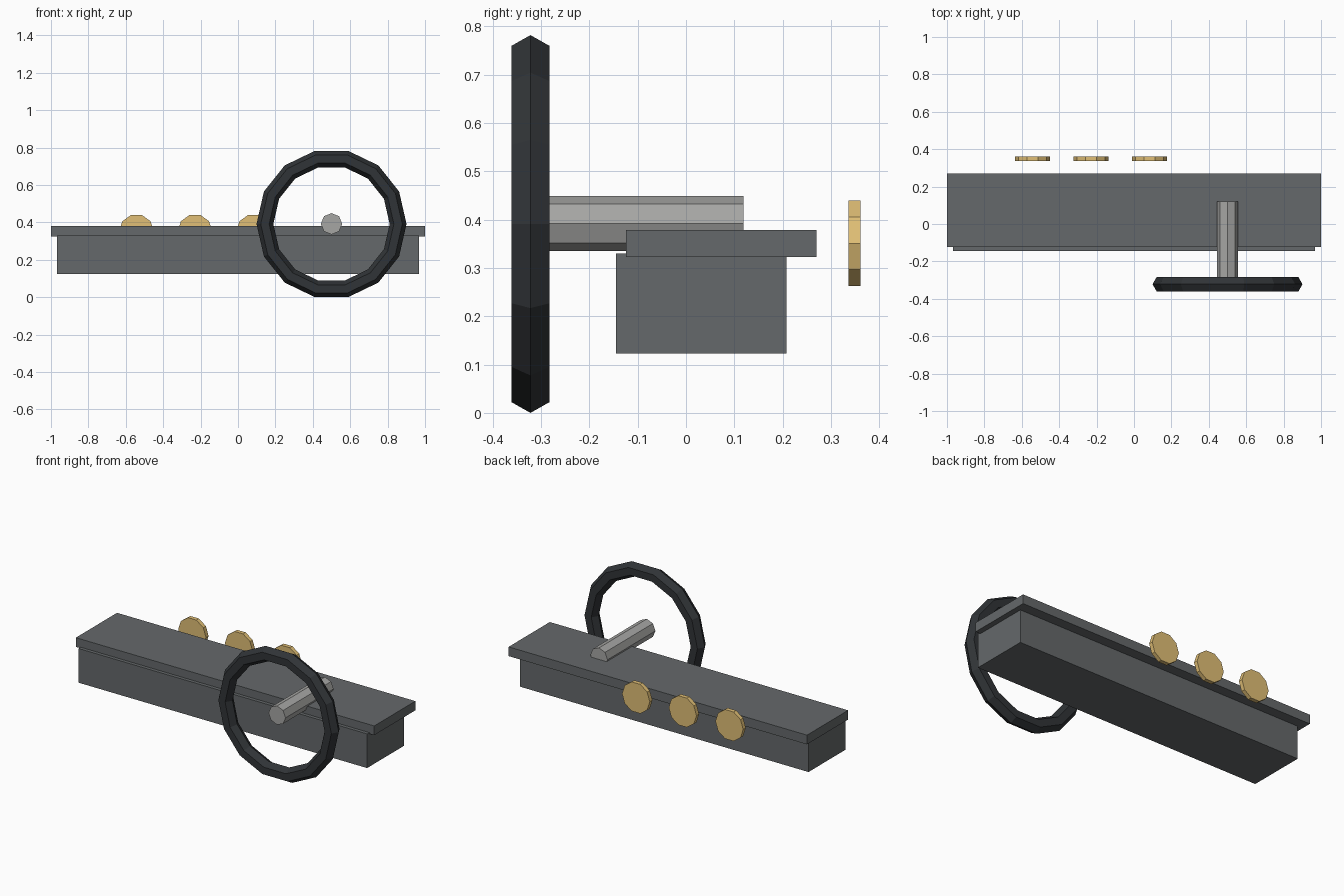
import bpy, bmesh
from math import pi, cos, sin
from mathutils import Vector

if "Cube" in bpy.data.objects:
    bpy.data.objects.remove(bpy.data.objects["Cube"])


def material(name, rgb):
    m = bpy.data.materials.new(name)
    m.diffuse_color = (*rgb, 1)
    m.use_nodes = True
    m.node_tree.nodes["Principled BSDF"].inputs["Base Color"].default_value = m.diffuse_color
    return m


DASH = material("dash_grey", (0.13, 0.14, 0.145))
RUBBER = material("dark_rubber", (0.03, 0.034, 0.038))
STEEL = material("steel", (0.38, 0.38, 0.37))
BRASS = material("brass", (0.75, 0.52, 0.18))


def finish(name, bm, mat):
    bmesh.ops.recalc_face_normals(bm, faces=bm.faces[:])
    mesh = bpy.data.meshes.new(name)
    bm.to_mesh(mesh)
    bm.free()
    mesh.materials.append(mat)
    obj = bpy.data.objects.new(name, mesh)
    bpy.context.collection.objects.link(obj)
    return obj


def box(name, lo, hi, mat):
    lo, hi = Vector(lo), Vector(hi)
    bm = bmesh.new()
    bmesh.ops.create_cube(bm, size=1)
    bmesh.ops.scale(bm, vec=hi - lo, verts=bm.verts)
    bmesh.ops.translate(bm, vec=(lo + hi) / 2, verts=bm.verts)
    return finish(name, bm, mat)


def rod(name, x, z, radius, y0, y1, sides, mat):
    """Flat-sided cylinder running along y."""
    bm = bmesh.new()
    ring = [bm.verts.new((x + radius * cos(2 * pi * i / sides), y0,
                          z + radius * sin(2 * pi * i / sides))) for i in range(sides)]
    bm.faces.new(ring)
    ext = bmesh.ops.extrude_face_region(bm, geom=bm.faces[:], use_keep_orig=True)
    moved = [v for v in ext["geom"] if isinstance(v, bmesh.types.BMVert)]
    bmesh.ops.translate(bm, vec=(0, y1 - y0, 0), verts=moved)
    return finish(name, bm, mat)


def torus(name, centre, major, minor, sides, section, mat):
    """Low-poly ring whose axis runs along y."""
    bm = bmesh.new()
    rings = []
    for i in range(sides):
        a = 2 * pi * i / sides
        ring = []
        for j in range(section):
            b = 2 * pi * j / section
            r = major + minor * cos(b)
            ring.append(bm.verts.new(Vector(centre) + Vector((r * cos(a), minor * sin(b), r * sin(a)))))
        rings.append(ring)
    for i in range(sides):
        p, q = rings[i], rings[(i + 1) % sides]
        for j in range(section):
            k = (j + 1) % section
            bm.faces.new((p[j], p[k], q[k], q[j]))
    return finish(name, bm, mat)


# Dashboard body and overhanging top
box("dashboard_body", (-0.967, -0.145, 0.123), (0.967, 0.208, 0.33), DASH)
box("dashboard_top", (-1, -0.124, 0.323), (1, 0.27, 0.379), DASH)

# Steering wheel and column
torus("steering_wheel", (0.5, -0.322, 0.391), 0.356, 0.045, 14, 6, RUBBER)
rod("steering_column", 0.5, 0.392, 0.057, -0.34, 0.119, 8, STEEL)

# Row of round gauges
for i in range(3):
    rod(f"gauge_{i + 1}", -0.543 + 0.313 * i, 0.351, 0.093, 0.336, 0.361, 10, BRASS)
